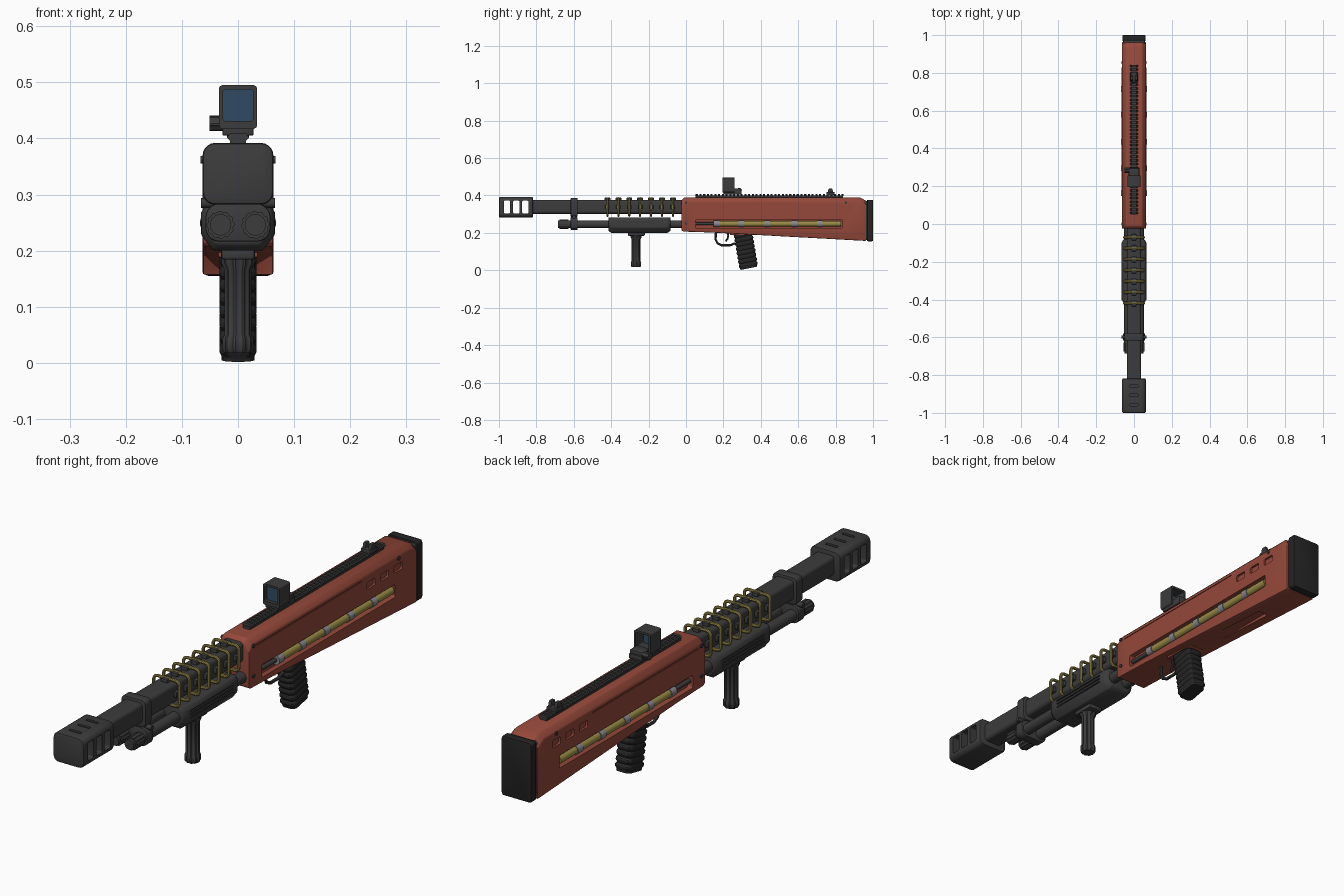
import bpy, bmesh, math
from mathutils import Vector

if "Cube" in bpy.data.objects:
    bpy.data.objects.remove(bpy.data.objects["Cube"])


def material(name, r, g, b):
    m = bpy.data.materials.new(name)
    m.diffuse_color = (r, g, b, 1)
    m.use_nodes = True
    m.node_tree.nodes["Principled BSDF"].inputs["Base Color"].default_value = m.diffuse_color
    return m


RED = material("red_paint", 0.30, 0.065, 0.042)
DARK = material("dark_metal", 0.045, 0.045, 0.047)
RUBBER = material("rubber", 0.018, 0.018, 0.018)
BRASS = material("brass", 0.32, 0.26, 0.06)
STEEL = material("steel", 0.25, 0.25, 0.28)
GLASS = material("glass", 0.03, 0.07, 0.12)


def rrect(w, h, r, cx=0, cy=0, n=5):
    """Rounded rectangle outline from half sizes."""
    pts = []
    for i, (sx, sy) in enumerate([(1, 1), (-1, 1), (-1, -1), (1, -1)]):
        for k in range(n + 1):
            a = math.pi / 2 * (i + k / n)
            pts.append((cx + sx * (w - r) + r * math.cos(a), cy + sy * (h - r) + r * math.sin(a)))
    return pts


def add_loft(bm, rings):
    vs = [[bm.verts.new(p) for p in ring] for ring in rings]
    for a, b in zip(vs, vs[1:]):
        for i in range(len(a)):
            j = (i + 1) % len(a)
            bm.faces.new((a[i], a[j], b[j], b[i]))
    bm.faces.new(vs[0][::-1])
    bm.faces.new(vs[-1])


def finish(name, bm, mat, bevel=0.0, segs=2):
    bmesh.ops.recalc_face_normals(bm, faces=bm.faces)
    me = bpy.data.meshes.new(name)
    bm.to_mesh(me)
    bm.free()
    ob = bpy.data.objects.new(name, me)
    bpy.context.collection.objects.link(ob)
    me.materials.append(mat)
    if bevel:
        m = ob.modifiers.new("bevel", 'BEVEL')
        m.width, m.segments, m.limit_method, m.angle_limit = bevel, segs, 'ANGLE', math.radians(35)
    return ob


def loft(name, rings, mat, bevel=0.0):
    bm = bmesh.new()
    add_loft(bm, rings)
    return finish(name, bm, mat, bevel)


def prism_y(name, outline, y0, y1, mat, bevel=0.0):
    return loft(name, [[(x, y, z) for x, z in outline] for y in (y0, y1)], mat, bevel)


def box_rings(x0, x1, y0, y1, z0, z1):
    return [[(x0, y0, z), (x1, y0, z), (x1, y1, z), (x0, y1, z)] for z in (z0, z1)]


def box(name, b, mat, bevel=0.003):
    return loft(name, box_rings(*b), mat, bevel)


def circle(r, cx, cz, n=24, notch=1.0):
    return [(cx + r * (notch if i // 2 % 2 else 1) * math.cos(2 * math.pi * i / n),
             cz + r * (notch if i // 2 % 2 else 1) * math.sin(2 * math.pi * i / n)) for i in range(n)]


def cyl_x(name, r, y, z, x0, x1, mat, n=16, notch=1.0):
    return loft(name, [[(x, a, b) for a, b in circle(r, y, z, n, notch)] for x in (x0, x1)], mat)


def cut(target, lofts):
    bm = bmesh.new()
    for rings in lofts:
        add_loft(bm, rings)
    c = finish("cutter", bm, target.data.materials[0])
    c.hide_render = True
    m = target.modifiers.new("cut", 'BOOLEAN')
    m.object, m.solver = c, 'EXACT'


def wire(name, pts, r, mat, cyclic):
    cu = bpy.data.curves.new(name, 'CURVE')
    cu.dimensions, cu.bevel_depth, cu.bevel_resolution = '3D', r, 2
    s = cu.splines.new('POLY')
    s.points.add(len(pts) - 1)
    for p, q in zip(s.points, pts):
        p.co = (*q, 1)
    s.use_cyclic_u = cyclic
    cu.materials.append(mat)
    ob = bpy.data.objects.new(name, cu)
    bpy.context.collection.objects.link(ob)


# red body with sloping underside and chamfered shoulders
bm = bmesh.new()
side = [(-0.025, 0.215), (-0.015, 0.207), (0.14, 0.202), (0.963, 0.157), (0.963, 0.372), (0.93, 0.389), (-0.01, 0.389), (-0.025, 0.375)]
add_loft(bm, [[(x, y, z) for y, z in side] for x in (-0.063, 0.063)])
edges = [e for e in bm.edges if all(v.co.z > 0.37 for v in e.verts) and abs(e.verts[0].co.x - e.verts[1].co.x) < 0.01]
bmesh.ops.bevel(bm, geom=edges, offset=0.02, segments=1, profile=0.5, affect='EDGES')
body = finish("body", bm, RED, 0.004)
slots = []
for s in (-1, 1):
    def side_cut(y, z, hy, hz, r, depth):
        slots.append([[(s * x, a, b) for a, b in rrect(hy, hz, r, y, z)] for x in (0.063 - depth, 0.08)])
    side_cut(0.443, 0.248, 0.393, 0.024, 0.008, 0.02)
    for y in (0.693, 0.773, 0.853):
        side_cut(y, 0.328, 0.024, 0.013, 0.006, 0.008)
    side_cut(0.33, 0.357, 0.31, 0.002, 0.001, 0.003)
slots.append([[(x, y, z) for x, y in rrect(0.022, 0.13, 0.01, 0, 0.62)] for z in (0.14, 0.183)])
cut(body, slots)

# butt pad
prism_y("butt_pad", rrect(0.062, 0.111, 0.01, 0, 0.266), 0.968, 1.0, RUBBER, 0.005)
prism_y("butt_plate", rrect(0.057, 0.105, 0.01, 0, 0.266), 0.955, 0.97, DARK)

# rods in side slots, bands and bolts
for s, tag in ((-1, "left"), (1, "right")):
    prism_y("rod_" + tag, circle(0.015, s * 0.05, 0.249, 20), 0.15, 0.828, BRASS)
    prism_y("rod_core_" + tag, circle(0.008, s * 0.05, 0.249, 12), 0.052, 0.152, DARK)
    for y in (0.163, 0.295, 0.435, 0.578, 0.715):
        prism_y("rod_band_" + tag, circle(0.018, s * 0.05, 0.249, 20), y - 0.015, y + 0.015, STEEL)
    for y, z in ((0.0, 0.362), (0.855, 0.362), (0.0, 0.25)):
        cyl_x("body_bolt_" + tag, 0.007, y, z, s * 0.055, s * 0.067, DARK, 12)

# top rail with teeth
box("rail_base", (-0.014, 0.014, 0.05, 0.84, 0.385, 0.399), DARK, 0)
for i in range(40):
    y = 0.052 + i * 0.02
    prism_y("rail_tooth", [(-0.014, 0.396), (0.014, 0.396), (0.02, 0.402), (0.014, 0.409), (-0.014, 0.409), (-0.02, 0.402)],
            y, y + 0.011, DARK)

# reflex sight
box("sight_mount", (-0.028, 0.028, 0.2, 0.298, 0.405, 0.424), DARK)
hood = prism_y("sight_hood", rrect(0.034, 0.039, 0.007, 0, 0.456), 0.195, 0.258, DARK)
cut(hood, [[[(x, y, z) for x, z in rrect(0.027, 0.028, 0.005, 0, 0.459)] for y in (0.18, 0.28)]])
box("sight_lens", (-0.028, 0.028, 0.208, 0.212, 0.43, 0.488), GLASS, 0)
box("sight_base", (-0.027, 0.027, 0.25, 0.295, 0.42, 0.438), DARK, 0.005)
cyl_x("sight_knob", 0.014, 0.285, 0.427, -0.051, -0.025, DARK, 24, 0.88)

# rear sight
box("rear_sight_base", (-0.02, 0.02, 0.75, 0.795, 0.402, 0.418), DARK)
for s in (-1, 1):
    loft("rear_sight_ear", [[(s * x, 0.755, 0.41), (s * x, 0.79, 0.41), (s * x, 0.782, 0.436), (s * x, 0.763, 0.436)]
                            for x in (0.006, 0.018)], DARK, 0.002)

# barrel and muzzle brake
prism_y("barrel", rrect(0.038, 0.037, 0.014, 0, 0.339), -0.83, 0.0, DARK)
brake = prism_y("muzzle_brake", rrect(0.063, 0.055, 0.022, 0, 0.337), -1.0, -0.818, DARK, 0.006)
vents = []
for y in (-0.957, -0.907, -0.859):
    vents.append([[(x, a, b) for a, b in rrect(0.017, 0.034, 0.006, y, 0.338)] for x in (-0.1, 0.1)])
    vents.append([[(a, b, z) for a, b in rrect(0.024, 0.006, 0.004, 0, y)] for z in (0.384, 0.41)])
cut(brake, vents)

# twin tubes with knurled caps
for s, tag in ((-1, "left"), (1, "right")):
    x, z = s * 0.031, 0.246
    prism_y("tube_" + tag, circle(0.021, x, z), -0.64, -0.01, DARK)
    prism_y("tube_cap_" + tag, circle(0.025, x, z, 48, 0.92), -0.675, -0.627, DARK)
    prism_y("tube_cap_face_" + tag, circle(0.019, x, z), -0.685, -0.67, DARK)

# clamp joining barrel and tubes
prism_y("clamp_upper", rrect(0.05, 0.05, 0.016, 0, 0.336), -0.617, -0.58, DARK, 0.003)
prism_y("clamp_lower", rrect(0.058, 0.034, 0.025, 0, 0.25), -0.617, -0.58, DARK, 0.003)
cyl_x("clamp_bolt", 0.009, -0.598, 0.285, -0.066, 0.066, DARK, 12)

# coil rings and their spacers
for i in range(7):
    y = -0.42 + i * 0.0583
    wire("coil_ring", [(x, y, z) for x, z in rrect(0.053, 0.047, 0.016, 0, 0.338)], 0.0058, BRASS, True)
    box("coil_spacer_top", (-0.013, 0.013, y - 0.016, y + 0.016, 0.37, 0.388), DARK)
    for s in (-1, 1):
        box("coil_spacer_side", (min(s * 0.034, s * 0.05), max(s * 0.034, s * 0.05), y - 0.012, y + 0.012, 0.327, 0.35), DARK)

# handguard
hg = [(-0.056, 0.283), (0.056, 0.283), (0.066, 0.268), (0.066, 0.228), (0.044, 0.2), (-0.044, 0.2), (-0.066, 0.228), (-0.066, 0.268)]
guard = loft("handguard", [[(x * k, y, 0.283 + (z - 0.283) * k) for x, z in hg]
                           for y, k in ((-0.415, 0.86), (-0.4, 1), (-0.1, 1), (-0.082, 0.86))], DARK, 0.004)
cut(guard, [box_rings(*sorted((s * 0.061, s * 0.08)), -0.37, -0.12, z - 0.003, z + 0.003)
            for s in (-1, 1) for z in (0.235, 0.248, 0.261)])

# front grip
box("front_grip_mount", (-0.03, 0.03, -0.31, -0.22, 0.184, 0.204), DARK, 0.005)
prof = [(0.19, 0.03), (0.178, 0.03), (0.165, 0.024), (0.05, 0.024), (0.044, 0.028), (0.024, 0.028), (0.018, 0.024)]
loft("front_grip", [[(x, y, z) for x, y in circle(r, 0, -0.267, 40, 0.9)] for z, r in prof], DARK)

# pistol grip with rounded ridges
rings = []
for i in range(29):
    t = i / 28
    yc, zc = 0.3 + 0.036 * t, 0.225 - 0.214 * t
    k = 1.0 if i % 3 else 0.9
    if i < 3 or i == 28:
        k = 0.9
    rings.append([(x, yc + y, zc + 0.2 * y) for x, y in rrect(0.033 * k, 0.05 * k, 0.018)])
loft("pistol_grip", rings, RUBBER)
box("grip_collar", (-0.036, 0.036, 0.235, 0.37, 0.188, 0.205), RED)

# trigger and guard
wire("trigger_guard", [(0, 0.16, 0.205), (0, 0.158, 0.165), (0, 0.168, 0.145), (0, 0.19, 0.134), (0, 0.235, 0.134), (0, 0.265, 0.145)],
     0.006, DARK, False)
wire("trigger", [(0, 0.222, 0.205), (0, 0.226, 0.185), (0, 0.222, 0.168), (0, 0.212, 0.155)], 0.005, DARK, False)

# apply modifiers, drop cutters, smooth by angle
bpy.ops.object.select_all(action='SELECT')
bpy.context.view_layer.objects.active = body
bpy.ops.object.convert(target='MESH')
for ob in [o for o in bpy.data.objects if o.name.startswith("cutter")]:
    bpy.data.objects.remove(ob)
bpy.context.view_layer.objects.active = body
bpy.ops.object.shade_smooth_by_angle(angle=math.radians(35))
